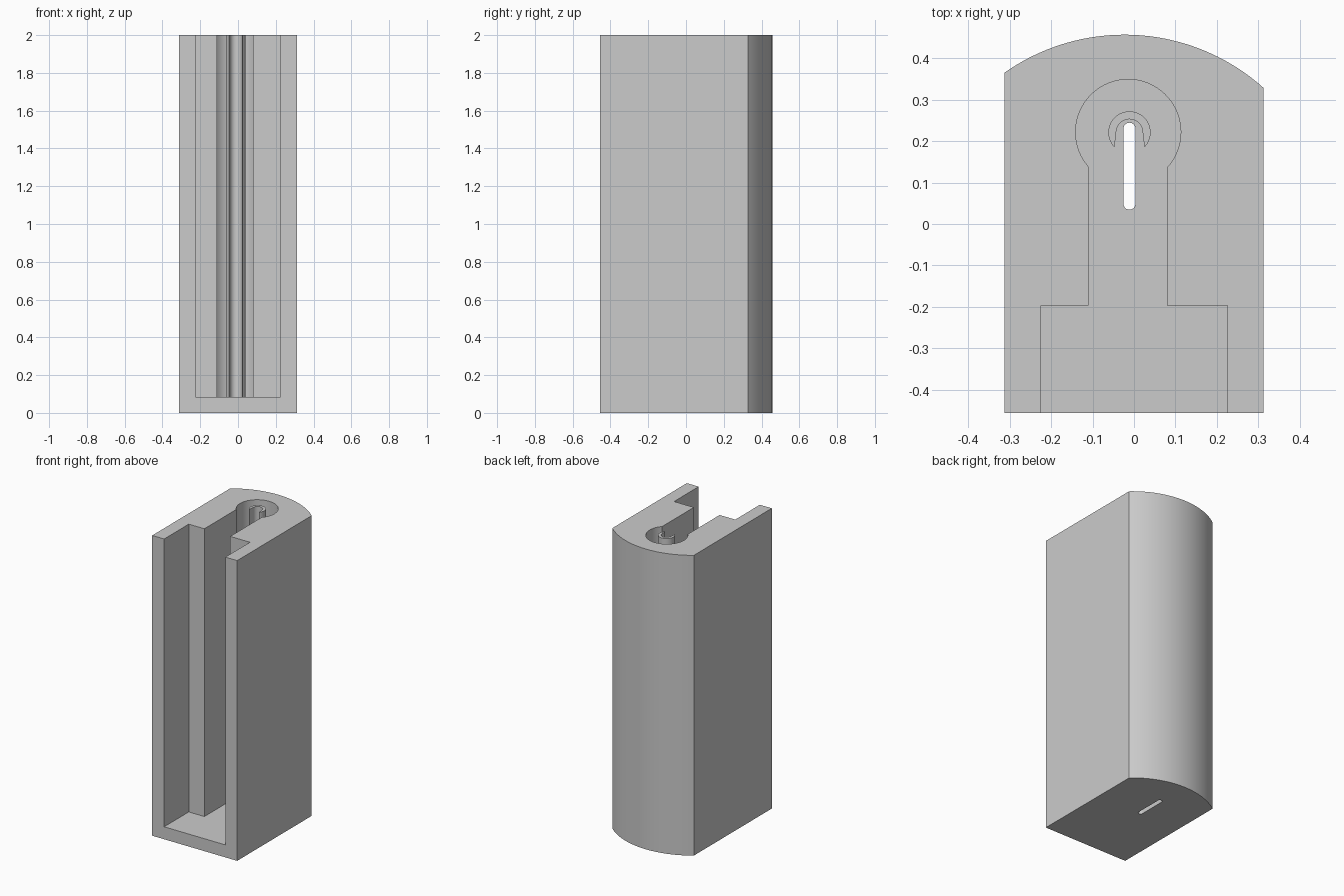
import bpy, bmesh
from math import sin, cos, asin, acos, pi

cube = bpy.data.objects.get("Cube")
if cube:
    bpy.data.objects.remove(cube, do_unlink=True)

HEIGHT, FLOOR = 2.0, 0.083
FRONT, HALF_W = -0.456, 0.313

grey = bpy.data.materials.new("plain grey")
grey.use_nodes = True
GREY = (0.6, 0.6, 0.6, 1)
grey.diffuse_color = GREY
grey.node_tree.nodes["Principled BSDF"].inputs["Base Color"].default_value = GREY


def arc(cx, cy, r, start, end, steps):
    return [(cx + r * cos(start + (end - start) * i / steps),
             cy + r * sin(start + (end - start) * i / steps)) for i in range(steps + 1)]


def prism(name, outline, bottom, top):
    """Extrude a closed plan outline upward."""
    bm = bmesh.new()
    face = bm.faces.new([bm.verts.new((x, y, bottom)) for x, y in outline])
    new = bmesh.ops.extrude_face_region(bm, geom=[face])["geom"]
    bmesh.ops.translate(bm, vec=(0, 0, top - bottom),
                        verts=[v for v in new if isinstance(v, bmesh.types.BMVert)])
    bmesh.ops.recalc_face_normals(bm, faces=bm.faces)
    mesh = bpy.data.meshes.new(name)
    bm.to_mesh(mesh)
    bm.free()
    mesh.materials.append(grey)
    obj = bpy.data.objects.new(name, mesh)
    bpy.context.collection.objects.link(obj)
    return obj


def activate(obj):
    bpy.ops.object.select_all(action='DESELECT')
    obj.select_set(True)
    bpy.context.view_layer.objects.active = obj


def cut(obj, cutter):
    activate(obj)
    mod = obj.modifiers.new("cut", 'BOOLEAN')
    mod.operation, mod.solver, mod.object = 'DIFFERENCE', 'EXACT', cutter
    bpy.ops.object.modifier_apply(modifier=mod.name)
    bpy.data.objects.remove(cutter, do_unlink=True)


# Body block with a slightly off-centre rounded back
back_x, back_y, back_r = -0.023, -0.046, 0.503
body = prism("body",
             [(-HALF_W, FRONT), (HALF_W, FRONT)]
             + arc(back_x, back_y, back_r, acos((HALF_W - back_x) / back_r),
                   acos((-HALF_W - back_x) / back_r), 40), 0, HEIGHT)

# Channel: wide front pocket, narrow neck and round bore
bore_x, bore_y, bore_r = -0.014, 0.222, 0.127
neck_l, neck_r, step_y = -0.110, 0.080, -0.197
pocket_l, pocket_r = -0.225, 0.226
channel = prism("channel_cutter",
                [(pocket_l, FRONT - 0.1), (pocket_r, FRONT - 0.1),
                 (pocket_r, step_y), (neck_r, step_y)]
                + arc(bore_x, bore_y, bore_r, -acos((neck_r - bore_x) / bore_r),
                      pi + acos((bore_x - neck_l) / bore_r), 56)
                + [(neck_l, step_y), (pocket_l, step_y)], FLOOR, HEIGHT + 0.1)
cut(body, channel)

# Rounded slot through the floor
slot_x, slot_r = -0.011, 0.0145
slot = prism("slot_cutter",
             arc(slot_x, 0.23, slot_r, 0, pi, 12)
             + arc(slot_x, 0.049, slot_r, pi, 2 * pi, 12), -0.1, FLOOR + 0.05)
cut(body, slot)

# Open C-shaped rod standing in the bore, its tips tapering to points
rod_x, rod_y, rod_r = -0.011, 0.221, 0.051
tip = asin(0.036 / rod_r)
rod = prism("inner_rod",
            arc(rod_x, rod_y, rod_r, -tip, pi + tip, 40)
            + arc(rod_x, rod_y, 0.032, pi, 0, 24), FLOOR, HEIGHT)

for obj in (body, rod):
    activate(obj)
    bpy.ops.object.shade_smooth_by_angle(angle=pi / 6)
